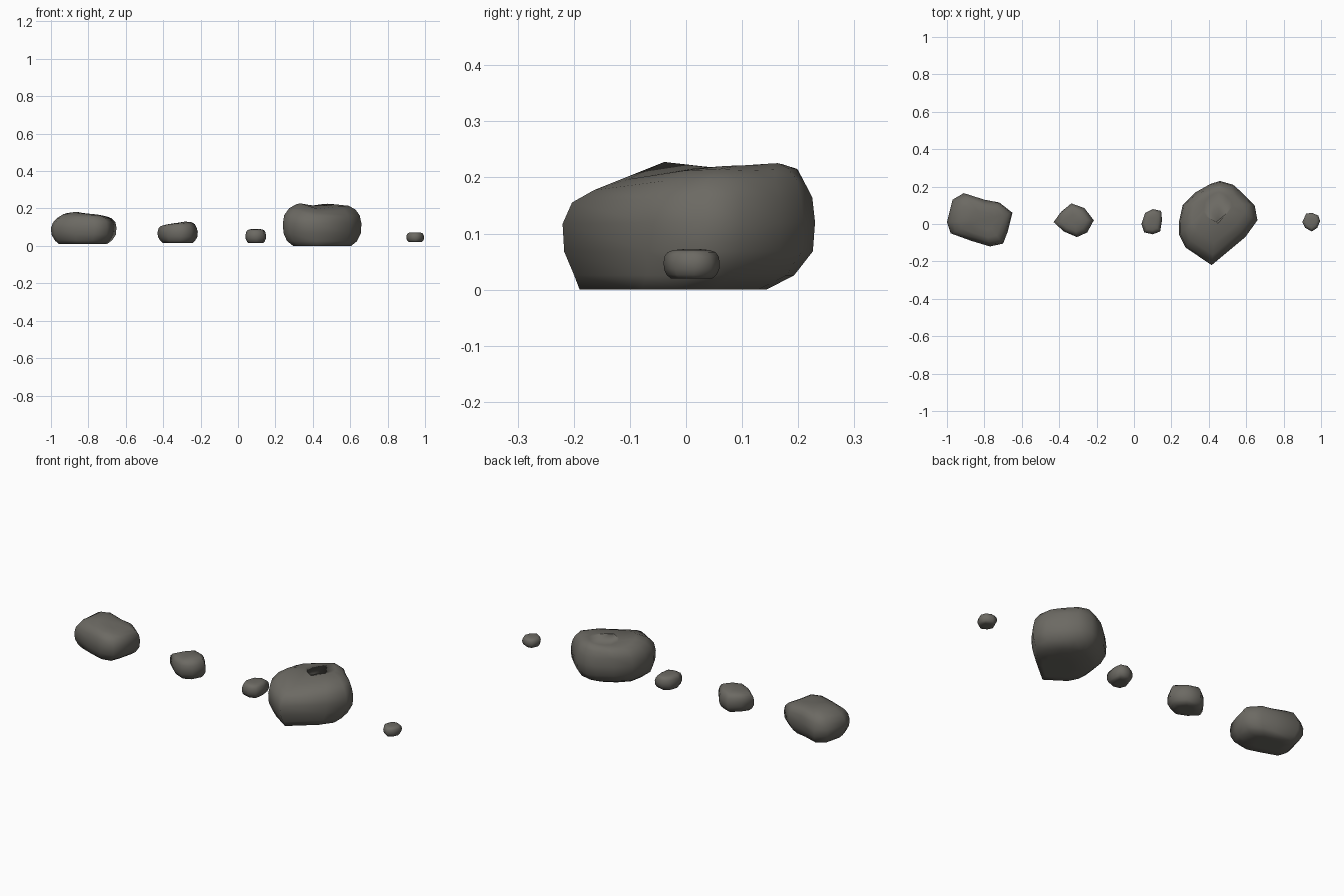
import bpy, bmesh, math, random

if "Cube" in bpy.data.objects:
    bpy.data.objects.remove(bpy.data.objects["Cube"])

random.seed(4)
stone = bpy.data.materials.new("grey_stone")
stone.diffuse_color = (0.15, 0.143, 0.125, 1)
stone.use_nodes = True
stone.node_tree.nodes["Principled BSDF"].inputs["Base Color"].default_value = stone.diffuse_color

# Height fraction and outline scale of each ring, from the flat base to the crown
LEVELS = [(0, .4), (0, .74), (.12, .88), (.32, .985), (.56, 1), (.76, .95),
          (.90, .84), (.97, .66), (1, .36)]


def rock(name, outline, z0, z1, bumps, lean=(0, 0), rough=.02):
    """Loft a plan outline through LEVELS; bumps (x, y, height, radius) shape the crown."""
    n = len(outline)
    cx = (min(p[0] for p in outline) + max(p[0] for p in outline)) / 2
    cy = (min(p[1] for p in outline) + max(p[1] for p in outline)) / 2
    bm = bmesh.new()

    def point(x, y, t):
        z = z0 + (z1 - z0) * t
        for bx, by, h, r in bumps:
            z += h * t ** 3 * math.exp(-((x - bx) ** 2 + (y - by) ** 2) / r ** 2)
        return bm.verts.new((x, y, z))

    rings = []
    for t, s in LEVELS:
        ring = []
        for x, y in outline:
            k = s if s > .97 or t == 0 else s * (1 + random.uniform(-rough, rough))
            ring.append(point(cx + (x - cx) * k + lean[0] * (t - .45) * (1 - s) * 4,
                              cy + (y - cy) * k + lean[1] * (t - .45) * (1 - s) * 4, t))
        rings.append(ring)
    for a, b in zip(rings, rings[1:]):
        for i in range(n):
            j = (i + 1) % n
            bm.faces.new((a[i], a[j], b[j], b[i]))
    # Close the base and crown with fans
    for ring, t in ((rings[0], 0), (rings[-1], 1)):
        c = point(cx, cy, t)
        for i in range(n):
            bm.faces.new((ring[i], ring[(i + 1) % n], c))
    bmesh.ops.recalc_face_normals(bm, faces=bm.faces)
    me = bpy.data.meshes.new(name)
    bm.to_mesh(me)
    bm.free()
    me.materials.append(stone)
    for p in me.polygons:
        p.use_smooth = True
    ob = bpy.data.objects.new(name, me)
    bpy.context.collection.objects.link(ob)


# Wide rock at the left end
rock("left_rock",
     [(-1, .01), (-.97, .13), (-.91, .165), (-.80, .13), (-.72, .115), (-.65, .06),
      (-.675, -.04), (-.70, -.105), (-.77, -.12), (-.87, -.09), (-.98, -.05)],
     .01, .17, [(-.90, .05, .017, .07), (-.66, 0, -.02, .07), (-1, 0, -.02, .06)],
     lean=(.01, 0))

# Medium rock
rock("medium_rock",
     [(-.43, .01), (-.39, .065), (-.335, .11), (-.265, .085), (-.215, .02),
      (-.25, -.045), (-.305, -.07), (-.375, -.04)],
     .015, .122, [(-.26, .02, .01, .05), (-.40, .01, -.008, .05)])

# Small rock beside the largest one
rock("small_rock",
     [(.04, 0), (.06, .06), (.10, .08), (.145, .07), (.15, .02), (.14, -.04),
      (.10, -.055), (.055, -.045)],
     .015, .09, [])

# Largest rock
rock("largest_rock",
     [(.24, .01), (.26, .10), (.33, .17), (.41, .215), (.46, .23), (.53, .21),
      (.575, .17), (.645, .10), (.66, .02), (.595, -.07), (.415, -.22),
      (.275, -.125), (.24, -.055)],
     0, .213, [(.33, -.03, .024, .07), (.56, .05, .01, .08), (.48, .17, .012, .07),
               (.42, -.16, -.02, .08)], lean=(0, .06))

# Pebble at the right end
rock("pebble",
     [(.90, .01), (.92, .055), (.95, .06), (.985, .045), (.995, .015), (.98, -.02),
      (.95, -.04), (.915, -.02)],
     .02, .072, [])
